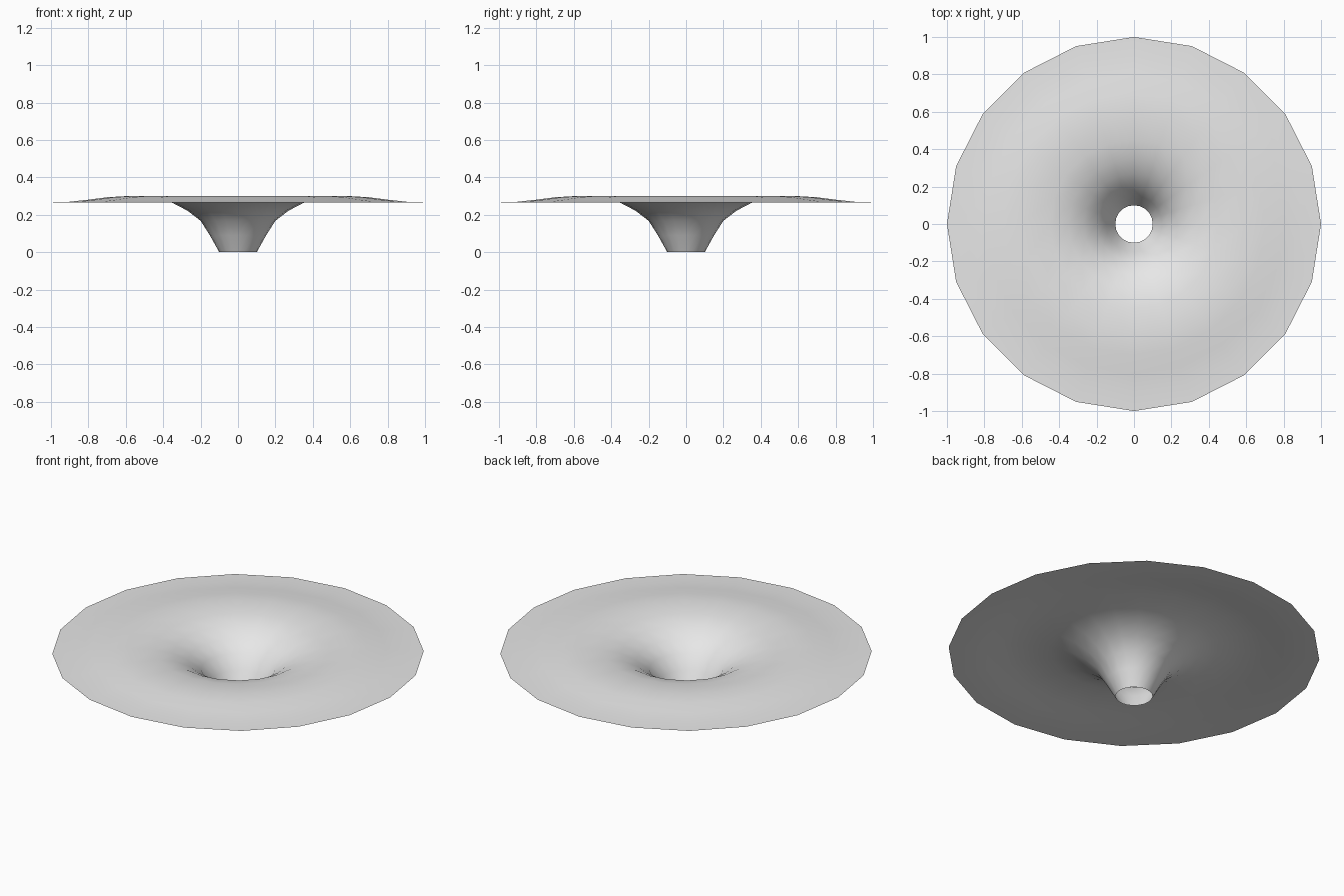
import bpy, bmesh, math

SIDES = 20

# Remove the default cube
cube = bpy.data.objects.get("Cube")
if cube:
    bpy.data.objects.remove(cube, do_unlink=True)

# Single grey material
grey = bpy.data.materials.new("light_grey")
grey.use_nodes = True
colour = (0.8, 0.8, 0.8, 1.0)
grey.diffuse_color = colour
grey.node_tree.nodes["Principled BSDF"].inputs["Base Color"].default_value = colour

# Funnel profile as (radius, height), from the open throat to the outer rim
profile = [(0.1, 0), (0.15, 0.09), (0.2, 0.168), (0.27, 0.222), (0.35, 0.264),
           (0.45, 0.289), (0.6, 0.3), (0.7, 0.294), (0.8, 0.281),
           (0.9, 0.27), (1, 0.267)]

# Revolve the profile into an open, single-skin sheet
bm = bmesh.new()
verts = [bm.verts.new((r, 0, z)) for r, z in profile]
edges = [bm.edges.new(pair) for pair in zip(verts, verts[1:])]
bmesh.ops.spin(bm, geom=verts + edges, cent=(0, 0, 0), axis=(0, 0, 1),
               angle=math.tau, steps=SIDES)
bmesh.ops.remove_doubles(bm, verts=bm.verts[:], dist=0.0005)
bm.normal_update()

# Face the sheet upwards and shade it smooth
down = [f for f in bm.faces if f.normal.z < 0]
if down:
    bmesh.ops.reverse_faces(bm, faces=down)
for face in bm.faces:
    face.smooth = True

mesh = bpy.data.meshes.new("funnel_disc")
bm.to_mesh(mesh)
bm.free()
mesh.materials.append(grey)
funnel = bpy.data.objects.new("funnel_disc", mesh)
bpy.context.collection.objects.link(funnel)
